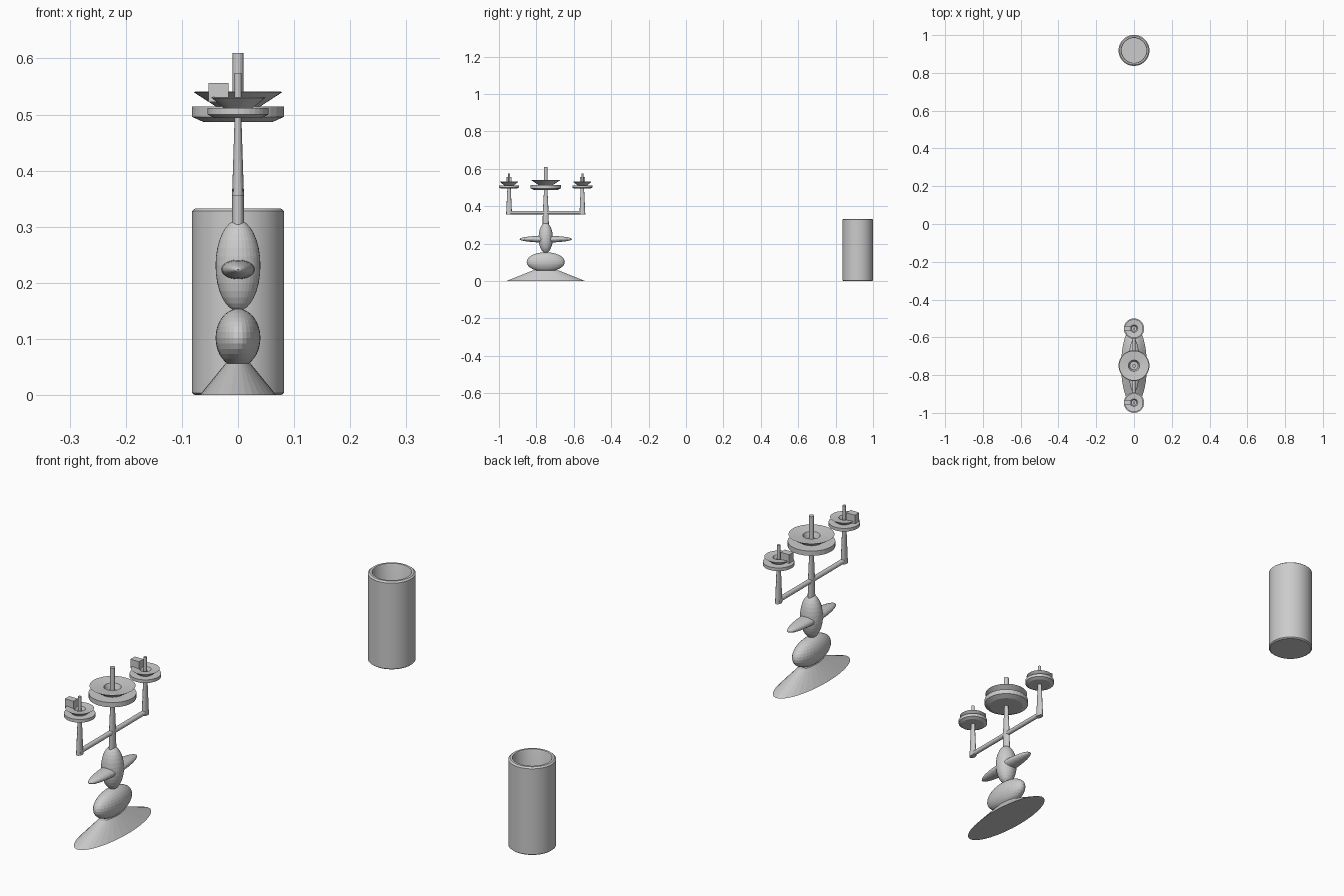
import bpy, math
from mathutils import Matrix

if "Cube" in bpy.data.objects:
    bpy.data.objects.remove(bpy.data.objects["Cube"])


def mesh_object(name, verts, faces, loc):
    me = bpy.data.meshes.new(name)
    me.from_pydata(verts, [], faces)
    me.update()
    ob = bpy.data.objects.new(name, me)
    ob.location = loc
    bpy.context.collection.objects.link(ob)
    return ob


def lathe(name, profile, loc, n=32, sx=1, sy=1):
    """Revolve (radius, z) points from bottom to top; both ends are capped."""
    verts, faces = [], []
    for r, z in profile:
        for i in range(n):
            a = 2 * math.pi * i / n
            verts.append((r * sx * math.cos(a), r * sy * math.sin(a), z))
    for k in range(len(profile) - 1):
        for i in range(n):
            j = (i + 1) % n
            faces.append((k*n + i, k*n + j, (k+1)*n + j, (k+1)*n + i))
    faces.append(tuple(reversed(range(n))))
    faces.append(tuple(range((len(profile) - 1) * n, len(profile) * n)))
    return mesh_object(name, verts, faces, loc)


def ellipsoid(name, loc, radii, along_y=False):
    bpy.ops.mesh.primitive_uv_sphere_add(segments=32, ring_count=16, location=loc)
    ob = bpy.context.object
    ob.name = name
    if along_y:
        ob.data.transform(Matrix.Rotation(math.pi / 2, 4, 'X'))
    ob.data.transform(Matrix.Diagonal((*radii, 1)))
    return ob


def box(name, lo, hi):
    loc = [(a + b) / 2 for a, b in zip(lo, hi)]
    bpy.ops.mesh.primitive_cube_add(size=1, location=loc)
    ob = bpy.context.object
    ob.name = name
    ob.data.transform(Matrix.Diagonal((*[b - a for a, b in zip(lo, hi)], 1)))
    return ob


# Open cup at the back
cup = lathe("cup", [(.077, 0), (.082, .004), (.082, .328), (.076, .333), (.068, .333),
                    (.066, .329), (.066, .02)], (0, .919, 0), 64)
for p in cup.data.polygons:
    p.use_smooth = True
bpy.context.view_layer.objects.active = cup
cup.select_set(True)
bpy.ops.object.shade_smooth_by_angle()

# Candelabrum foot and body
Y = -.75
lathe("foot", [(.21, 0), (.07, .056)], (0, Y, 0), 32, sx=.325)
ellipsoid("lower_body", (0, Y, .102), (.040, .102, .052))
ellipsoid("upper_body", (0, Y, .231), (.040, .038, .081))
ellipsoid("side_lobes", (0, Y, .224), (.030, .140, .018), True)

# Central stem, saucer, dish and candle
lathe("centre_stem", [(.011, .29), (.0105, .36), (.006, .49)], (0, Y, 0), 24, sy=1.5)
lathe("centre_saucer", [(.062, .487), (.082, .496), (.082, .514)], (0, Y, 0))
lathe("centre_dish", [(.025, .505), (.079, .54), (.076, .541), (.03, .536), (.022, .516)], (0, Y, 0))
lathe("centre_candle", [(.0095, .50), (.0095, .61)], (0, Y, 0), 16)

# Crossbar and the two outer candle holders
bar = lathe("crossbar", [(.009, -.205), (.009, .205)], (0, Y, .366), 16)
bar.data.transform(Matrix.Rotation(math.pi / 2, 4, 'X'))
for side, label in ((-1, "front"), (1, "back")):
    y = Y + side * .196
    lathe(label + "_stem", [(.0105, .356), (.006, .497)], (0, y, 0), 24, sy=1.5)
    lathe(label + "_saucer", [(.042, .494), (.054, .500), (.054, .512)], (0, y, 0))
    lathe(label + "_dish", [(.02, .507), (.049, .53), (.047, .531), (.02, .528), (.014, .516)],
          (0, y, 0))
    lathe(label + "_candle", [(.006, .50), (.006, .574)], (0, y, 0), 16)
    box(label + "_grip", (-.053, y - .013, .522), (-.017, y + .013, .556))
